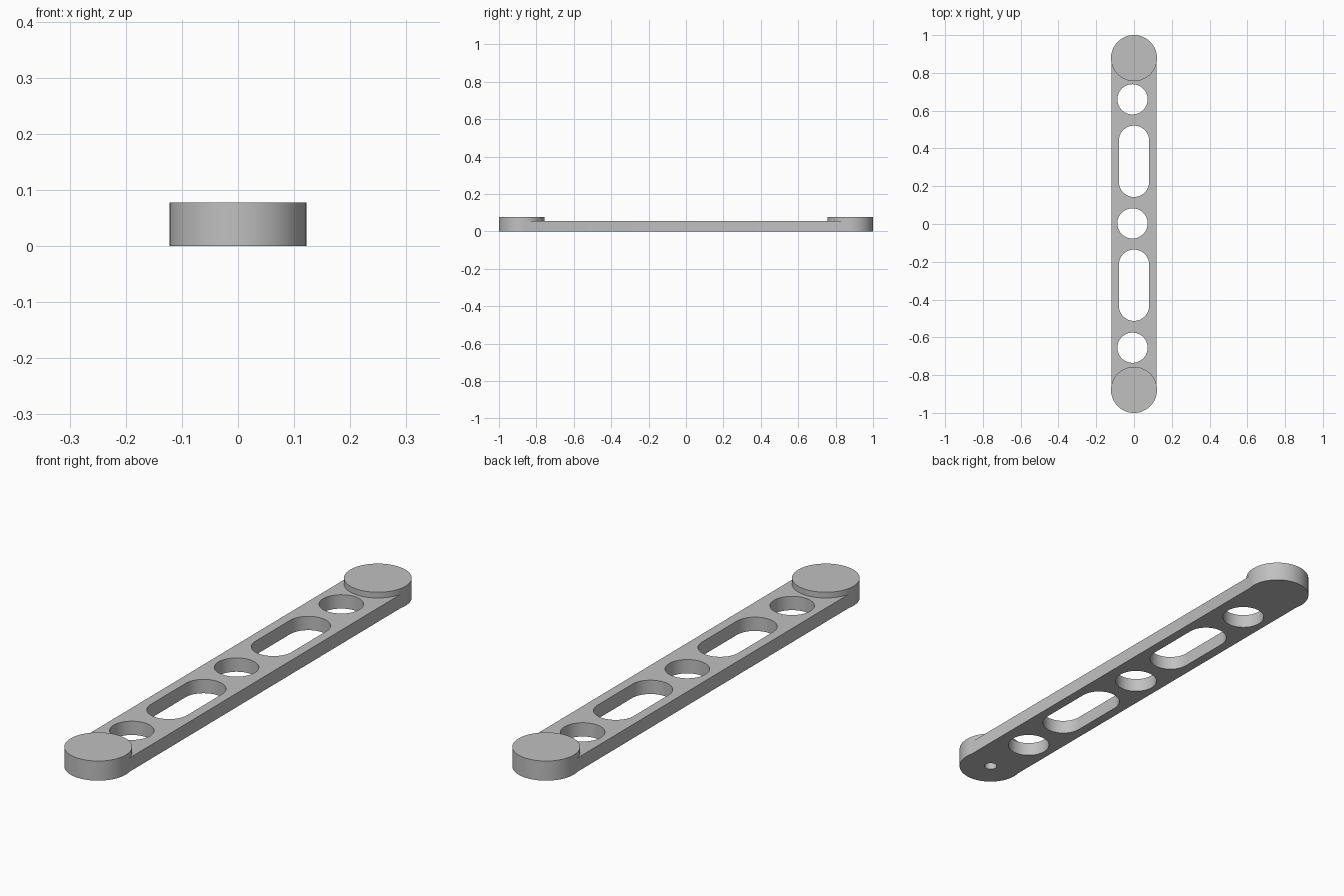
import bpy
import bmesh
import math

if "Cube" in bpy.data.objects:
    bpy.data.objects.remove(bpy.data.objects["Cube"], do_unlink=True)

BAR_HALF_WIDTH, BAR_TOP = 0.119, 0.055
END_RADIUS, END_TOP = 0.122, 0.078
END_Y = 1 - END_RADIUS
HOLE_RADIUS = 0.08

grey = bpy.data.materials.new("plain grey")
grey.use_nodes = True
colour = (0.53, 0.53, 0.53, 1)
grey.diffuse_color = colour
grey.node_tree.nodes["Principled BSDF"].inputs["Base Color"].default_value = colour


def prism(name, outline, z0, z1):
    """Extrude a flat outline between two heights."""
    bm = bmesh.new()
    face = bm.faces.new([bm.verts.new((x, y, z0)) for x, y in outline])
    new = bmesh.ops.extrude_face_region(bm, geom=[face])["geom"]
    for v in new:
        if isinstance(v, bmesh.types.BMVert):
            v.co.z = z1
    bmesh.ops.recalc_face_normals(bm, faces=bm.faces)
    mesh = bpy.data.meshes.new(name)
    bm.to_mesh(mesh)
    bm.free()
    mesh.materials.append(grey)
    obj = bpy.data.objects.new(name, mesh)
    bpy.context.collection.objects.link(obj)
    return obj


def slot(x, y, radius, straight=0.0, steps=32):
    """Rounded outline; a circle when it has no straight part."""
    points = []
    for side in (1, -1):
        for i in range(steps + 1 if straight else steps):
            a = math.pi * i / steps
            points.append((x + side * radius * math.cos(a),
                           y + side * (straight + radius * math.sin(a))))
    return points


def combine(target, tool, operation):
    mod = target.modifiers.new(operation.title(), "BOOLEAN")
    mod.operation = operation
    mod.solver = "EXACT"
    mod.object = tool
    bpy.context.view_layer.objects.active = target
    bpy.ops.object.modifier_apply(modifier=mod.name)
    bpy.data.objects.remove(tool, do_unlink=True)


# Flat bar
w = BAR_HALF_WIDTH
bar = prism("link_bar", [(-w, -END_Y), (w, -END_Y), (w, END_Y), (-w, END_Y)], 0, BAR_TOP)

# Raised round ends
for side in (-1, 1):
    combine(bar, prism("round_end", slot(0, side * END_Y, END_RADIUS), 0, END_TOP), "UNION")

# Round holes and long slots through the bar
for y in (-0.655, 0.003, 0.66):
    combine(bar, prism("hole_cutter", slot(-0.008, y, HOLE_RADIUS), -0.1, 0.2), "DIFFERENCE")
for y in (-0.324, 0.332):
    combine(bar, prism("slot_cutter", slot(0, y, HOLE_RADIUS, 0.109), -0.1, 0.2), "DIFFERENCE")

# Small blind hole under the front end
combine(bar, prism("pin_cutter", slot(0, -END_Y, 0.024, steps=16), -0.1, 0.05), "DIFFERENCE")

# Smooth walls with crisp rims
bpy.ops.object.select_all(action="DESELECT")
bar.select_set(True)
bpy.context.view_layer.objects.active = bar
bpy.ops.object.shade_smooth_by_angle(angle=math.radians(30))
